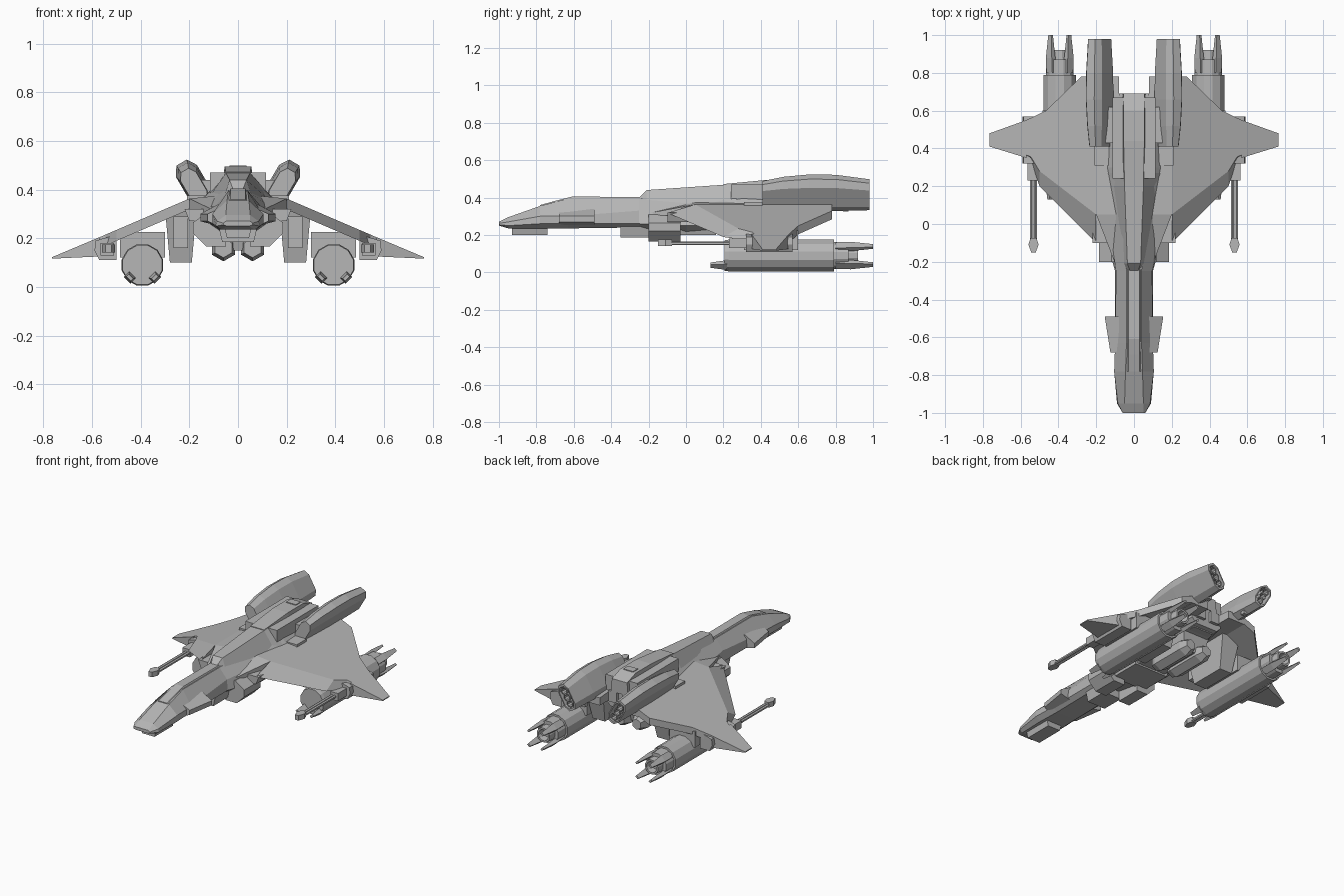
import bpy
import bmesh
import math
from mathutils import Vector

old_cube = bpy.data.objects.get("Cube")
if old_cube:
    bpy.data.objects.remove(old_cube, do_unlink=True)

hull_grey = bpy.data.materials.new("hull_grey")
hull_grey.use_nodes = True
hull_grey.diffuse_color = (0.47, 0.47, 0.47, 1)
hull_grey.node_tree.nodes["Principled BSDF"].inputs["Base Color"].default_value = hull_grey.diffuse_color


def loft(name, rings, mirrored=False):
    """Skin a list of equal-length rings and cap both ends."""
    bm = bmesh.new()
    loops = [[bm.verts.new(point) for point in ring] for ring in rings]
    count = len(loops[0])
    for near, far in zip(loops, loops[1:]):
        for i in range(count):
            j = (i + 1) % count
            bm.faces.new((near[i], near[j], far[j], far[i]))
    bm.faces.new(loops[0])
    bm.faces.new(loops[-1][::-1])
    bmesh.ops.recalc_face_normals(bm, faces=bm.faces)
    mesh = bpy.data.meshes.new(name)
    bm.to_mesh(mesh)
    bm.free()
    mesh.materials.append(hull_grey)
    part = bpy.data.objects.new(name, mesh)
    bpy.context.collection.objects.link(part)
    if mirrored:
        modifier = part.modifiers.new("other_side", "MIRROR")
        modifier.use_mirror_merge = False
    return part


def block(name, xs, ys, zs, mirrored=True, taper_x=0, taper_y=0):
    """Box between two corners; its bottom may be drawn in by a taper."""
    def ring(z, dx, dy):
        return [(xs[0] + dx, ys[0] + dy, z), (xs[1] - dx, ys[0] + dy, z),
                (xs[1] - dx, ys[1] - dy, z), (xs[0] + dx, ys[1] - dy, z)]
    return loft(name, [ring(zs[0], taper_x, taper_y), ring(zs[1], 0, 0)], mirrored)


def turned(name, x, z, profile, sides, mirrored=True):
    """Round part along y from (y, radius) pairs."""
    turn = math.tau / sides
    return loft(name, [[(x + r * math.cos((i + 0.5) * turn), y, z + r * math.sin((i + 0.5) * turn))
                        for i in range(sides)] for y, r in profile], mirrored)


def hull_ring(y, half):
    """Symmetric cross-section from its right half, given top to bottom."""
    return [(x, y, z) for x, z in half] + [(-x, y, z) for x, z in reversed(half)]


# Main fuselage: nose, cockpit, neck and centre body
loft("fuselage", [
    hull_ring(-1.0, [(.05, .27), (.06, .262), (.06, .255), (.045, .25)]),
    hull_ring(-.95, [(.05, .295), (.085, .27), (.09, .25), (.07, .235)]),
    hull_ring(-.78, [(.045, .355), (.105, .30), (.105, .26), (.075, .235)]),
    hull_ring(-.63, [(.04, .395), (.10, .30), (.10, .26), (.07, .235)]),
    hull_ring(-.25, [(.04, .395), (.095, .33), (.10, .26), (.07, .24)]),
    hull_ring(0, [(.06, .40), (.13, .33), (.17, .25), (.1, .2)]),
    hull_ring(.3, [(.09, .42), (.15, .36), (.16, .26), (.1, .22)]),
    hull_ring(.67, [(.08, .42), (.11, .38), (.11, .3), (.08, .27)]),
])

# Canopy strip and windscreen
loft("canopy", [
    hull_ring(-.78, [(.03, .36), (.045, .35)]),
    hull_ring(-.69, [(.03, .385), (.045, .365)]),
    hull_ring(-.61, [(.03, .405), (.042, .38)]),
    hull_ring(-.24, [(.03, .403), (.042, .38)]),
])

# Spine that widens into the shoulders
loft("spine", [
    hull_ring(-.25, [(.02, .40), (.045, .37)]),
    hull_ring(-.21, [(.035, .44), (.06, .36)]),
    hull_ring(.2, [(.05, .468), (.125, .36)]),
    hull_ring(.27, [(.05, .47), (.145, .36)]),
])
block("rear_body", (-.115, .115), (.24, .67), (.34, .47), False)
loft("rear_hump", [
    hull_ring(.2, [(.05, .472), (.06, .44)]),
    hull_ring(.44, [(.055, .495), (.062, .44)]),
    hull_ring(.6, [(.055, .495), (.062, .44)]),
    hull_ring(.69, [(.055, .465), (.062, .38)]),
])
block("hump_vent", (-.035, .035), (.55, .6), (.48, .5), False)
block("shoulder_spar", (-.21, .21), (.31, .41), (.33, .375), False)
block("engine_mount", (.1, .15), (.43, .62), (.38, .44))
block("tail_box", (-.09, .09), (.5, .67), (.26, .36), False, .02, .03)
block("tail_nozzle", (.02, .08), (.62, .69), (.31, .38))

# Nose underside, cheek fins and belly
block("chin", (-.06, .06), (-.93, -.74), (.2, .26), False, .015)
loft("cheek_fin", [
    [(.08, -.49, .34), (.155, -.49, .30), (.155, -.49, .27), (.08, -.49, .25)],
    [(.08, -.68, .32), (.125, -.68, .30), (.125, -.68, .27), (.08, -.68, .25)],
], True)
block("belly_front", (-.085, .085), (-.35, -.2), (.185, .27), False, .02)
loft("side_intake", [
    [(.05, y, .3), (.12, y, .31), (.185, y, .265), (.185, y, .22), (.13, y, .165), (.05, y, .165)]
    for y in (-.2, -.03)
], True)
block("belly_middle", (-.15, .15), (-.05, .16), (.2, .3), False, .03)
block("wing_root", (.1, .22), (-.1, .12), (.27, .32), True, .02)
turned("belly_pod", .06, .16, [(.28, .04), (.32, .055), (.55, .055), (.6, .035)], 6)
block("belly_keel", (-.1, .1), (.27, .58), (.15, .28), False, .03, .03)


def wing_top(x):
    return .363 - .43 * (x - .2)


# Drooping wings: the lower outline reaches further forward, which slopes the leading edge
trailing = [(.58, .545), (.466, .6), (.28, .78), (.2, .78)]
upper_outline = [(.2, .05), (.5, .28), (.545, .355), (.58, .37)] + trailing
lower_outline = [(.2, -.1), (.5, .2), (.545, .33), (.58, .36)] + trailing
loft("wing", [
    [(x, y, wing_top(x)) for x, y in upper_outline],
    [(x, y, wing_top(x) - .045) for x, y in lower_outline],
], True)
loft("wing_tip", [
    [(x, y, z) for y, z in ((front, low), (back, low), (back, high), (front, high))]
    for x, front, back, low, high in ((.57, .35, .55, .125, .204), (.765, .41, .48, .116, .122))
], True)
loft("wing_strake", [
    [(.08, y, low), (x, y, low), (x, y, high), (.08, y, inner)]
    for y, x, low, high, inner in ((-.21, .1, .3, .315, .33), (.05, .2, .31, .363, .375),
                                   (.64, .2, .315, .363, .375), (.78, .2, .315, .363, .365))
], True)

# Pylons beneath the wings
block("inner_pylon", (.17, .3), (.28, .62), (.1, .32), True, .02, .05)
block("pylon_panel", (.205, .265), (.26, .4), (.16, .29))
block("engine_housing", (.3, .485), (.31, .6), (.12, .225))
loft("wing_pod", [
    [(.5, y, .215), (.585, y, .19), (.59, y, .15), (.57, y, .11), (.5, y, .11)]
    for y in (.32, .57)
], True)

# Wing guns: breech, twin barrels and muzzle
block("gun_breech", (.51, .565), (.23, .34), (.13, .18))
for name, x in (("inner_barrel", .522), ("outer_barrel", .542)):
    turned(name, x, .155, [(-.1, .01), (.25, .01)], 6)
loft("gun_muzzle", [
    [(x, y, z) for x, z in ((.532 - w, .142), (.532 + w, .142), (.532 + w, .175), (.532 - w, .175))]
    for y, w in ((-.15, .012), (-.11, .027), (-.075, .016))
], True)

# Lower engines with stepped nozzles
engine_x, engine_z = .393, .09
turned("lower_engine", engine_x, engine_z, [(.205, .084), (.23, .088), (.79, .088)], 12)
turned("lower_collar", engine_x, engine_z, [(.78, .076), (.87, .074)], 12)
turned("lower_nozzle", engine_x, engine_z,
       [(.86, .052), (.92, .048), (.92, .036), (.875, .03)], 12)


def radial_fin(name, angle, stations):
    """Tapered blade round the engine axis; stations are y, inner, outer, half width."""
    out = Vector((math.cos(angle), 0, math.sin(angle)))
    side = Vector((-out.z, 0, out.x))
    rings = []
    for y, inner, outer, width in stations:
        centre = Vector((engine_x, y, engine_z))
        rings.append([centre + out * r + side * s * width
                      for r, s in ((inner, -1), (outer, -1), (outer, 1), (inner, 1))])
    loft(name, rings, True)


for i in range(4):
    radial_fin("exhaust_fin", math.pi / 4 + i * math.pi / 2,
               [(.8, .05, .078, .022), (.88, .055, .082, .022), (1.0, .062, .075, .011)])
for quarter in (5, 7):
    radial_fin("front_prong", quarter * math.pi / 4,
               [(.13, .066, .08, .013), (.22, .055, .089, .02)])

# Upper engines: long section leaning outwards, blunt at the front
lean_out = Vector((.5, 0, .86))
lean_side = Vector((.86, 0, -.5))
section = [(-.1, -.025), (-.1, .025), (-.06, .05), (.06, .05),
           (.1, .025), (.1, -.025), (.06, -.05), (-.06, -.05)]


def upper_ring(y, scale, drop=0):
    centre = Vector((.182, y, .425 - drop))
    return [centre + (lean_out * a + lean_side * b) * scale for a, b in section]


loft("upper_engine", [upper_ring(.41, .74, .01), upper_ring(.52, .9, .003),
                      upper_ring(.66, 1), upper_ring(.8, .98), upper_ring(.98, .84, .01),
                      upper_ring(.98, .7, .01), upper_ring(.93, .65, .01)], True)
for step in (-1, 0, 1):
    spot = Vector((.182, 0, .415)) + lean_out * step * .042
    turned("upper_nozzle", spot.x, spot.z, [(.92, .02), (.975, .024), (.975, .018), (.94, .014)], 8)
block("engine_stub", (.125, .155), (.84, .87), (.325, .37))
